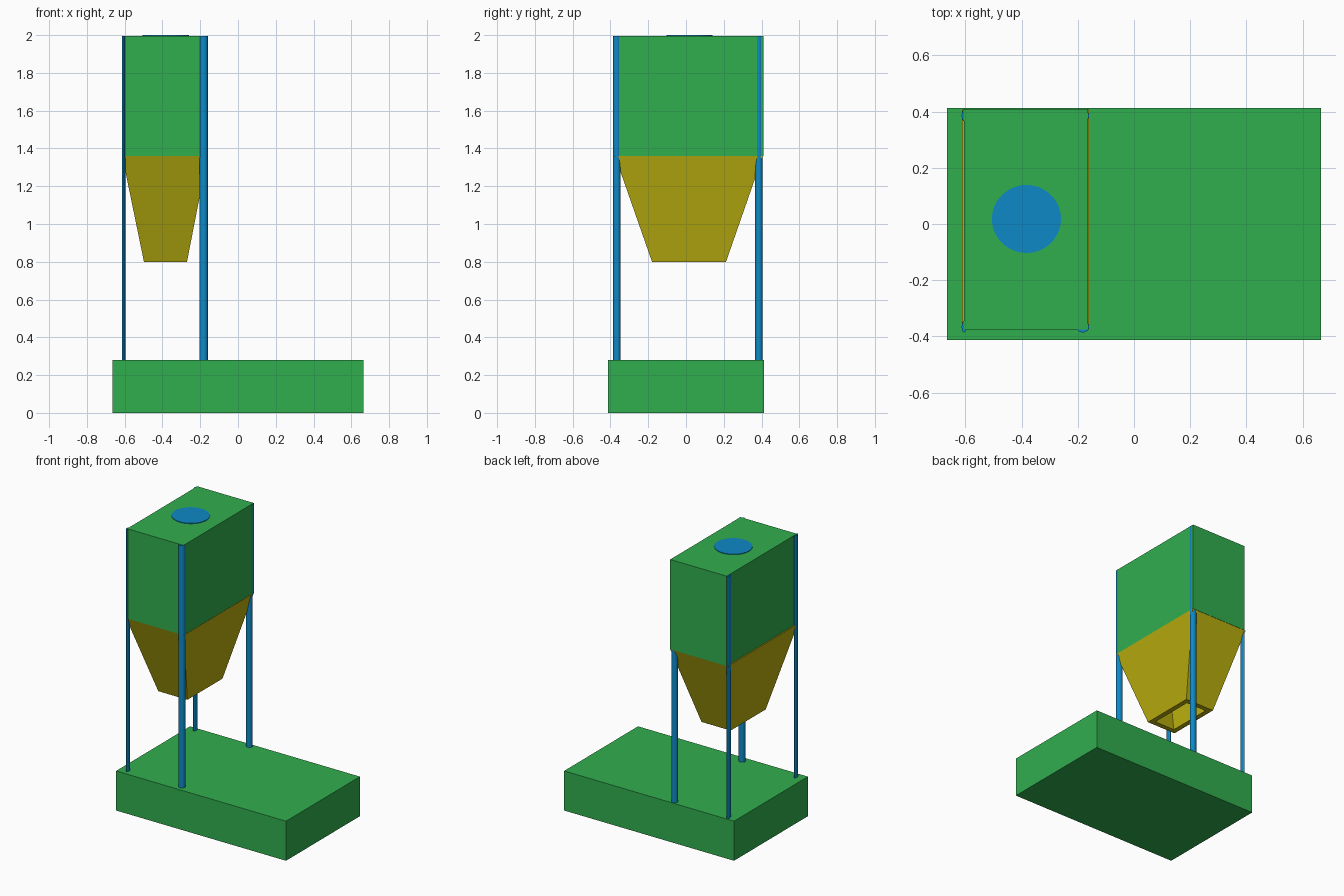
import bpy
import bmesh
import math

old = bpy.data.objects.get("Cube")
if old:
    bpy.data.objects.remove(old, do_unlink=True)


def material(name, rgb):
    m = bpy.data.materials.new(name)
    m.use_nodes = True
    m.diffuse_color = (*rgb, 1)
    m.node_tree.nodes["Principled BSDF"].inputs["Base Color"].default_value = (*rgb, 1)
    return m


green = material("green", (0.03, 0.42, 0.076))
blue = material("blue", (0.0044, 0.25, 0.57))
yellow = material("yellow", (0.49, 0.43, 0.0044))


def finish(bm, name, mat):
    bmesh.ops.recalc_face_normals(bm, faces=bm.faces)
    mesh = bpy.data.meshes.new(name)
    bm.to_mesh(mesh)
    bm.free()
    ob = bpy.data.objects.new(name, mesh)
    bpy.context.collection.objects.link(ob)
    mesh.materials.append(mat)
    return ob


def ring(bm, xs, ys, z):
    """Rectangular loop of four vertices."""
    corners = ((0, 0), (1, 0), (1, 1), (0, 1))
    return [bm.verts.new((xs[i], ys[j], z)) for i, j in corners]


def bridge(bm, a, b):
    for i in range(4):
        j = (i + 1) % 4
        bm.faces.new((a[i], a[j], b[j], b[i]))


def box(name, xs, ys, zs, mat):
    bm = bmesh.new()
    low, high = (ring(bm, xs, ys, z) for z in zs)
    bridge(bm, low, high)
    bm.faces.new(low)
    bm.faces.new(high)
    return finish(bm, name, mat)


def column(name, x, y, rx, ry, z0, z1, mat, sides=32):
    bpy.ops.mesh.primitive_cylinder_add(vertices=sides, radius=1, depth=z1 - z0,
                                        location=(x, y, (z0 + z1) / 2))
    ob = bpy.context.object
    ob.name = name
    ob.scale = (rx, ry, 1)
    bpy.ops.object.transform_apply(location=False, rotation=False, scale=True)
    bpy.ops.object.shade_smooth_by_angle(angle=math.radians(40))
    ob.data.materials.append(mat)
    return ob


# Base slab and storage bin
box("base", (-0.665, 0.665), (-0.413, 0.413), (0, 0.28), green)
box("bin", (-0.605, -0.163), (-0.376, 0.409), (1.36, 1.996), green)

# Round hatch on the bin roof
column("hatch", -0.383, 0.018, 0.123, 0.121, 1.99, 2.0, blue, 64)

# Hollow tapered hopper, open at the bottom
wall = 0.035
top_x, top_y = (-0.613, -0.161), (-0.376, 0.407)
low_x, low_y = (-0.498, -0.27), (-0.18, 0.212)


def inset(span):
    return span[0] + wall, span[1] - wall


bm = bmesh.new()
outer_top = ring(bm, top_x, top_y, 1.36)
outer_low = ring(bm, low_x, low_y, 0.8)
inner_low = ring(bm, inset(low_x), inset(low_y), 0.8)
inner_top = ring(bm, inset(top_x), inset(top_y), 1.36)
loops = (outer_top, outer_low, inner_low, inner_top, outer_top)
for a, b in zip(loops, loops[1:]):
    bridge(bm, a, b)
finish(bm, "hopper", yellow)

# Four legs, flattened on the outer side
for side, x, rx in (("right", -0.605, 0.0085), ("left", -0.182, 0.0222)):
    for end, y in (("front", -0.366), ("back", 0.386)):
        column(f"{end}_{side}_leg", x, y, rx, 0.02, 0.27, 1.994, blue)
